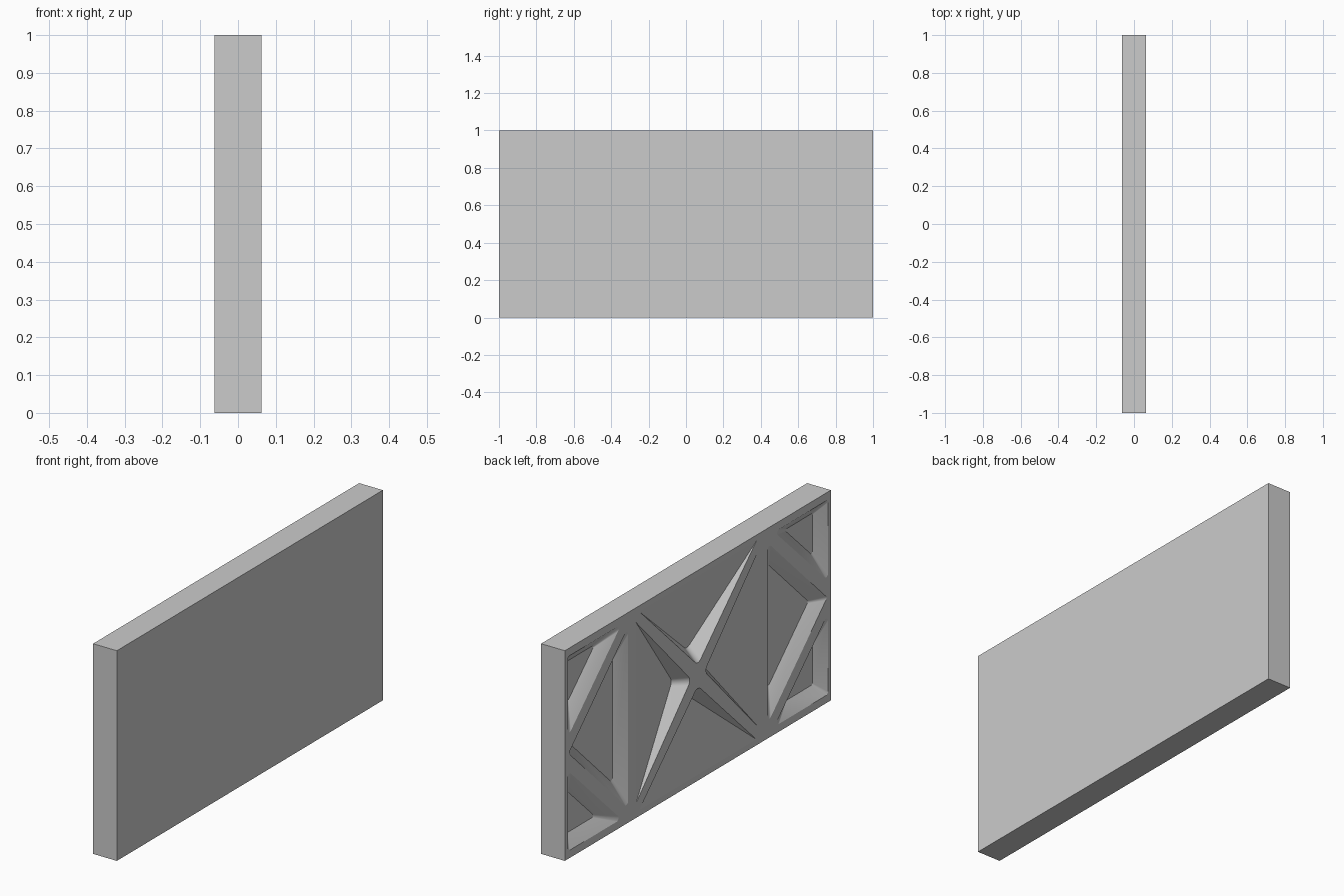
import bpy, bmesh, math
from mathutils import Vector as V

if "Cube" in bpy.data.objects:
    bpy.data.objects.remove(bpy.data.objects["Cube"])

HALF = 0.0625      # half thickness of the slab
DEPTH = 0.044      # depth of the outer pockets
DRAFT = 0.055      # inset of their sloping walls
STAR_DEPTH = 0.06  # depth of the central wedges at the crossing
STAR_DRAFT = 0.045

bm = bmesh.new()
fill_edges = []


def vert(p, depth=0.0):
    return bm.verts.new((-HALF + depth, p.x, p.y))


def ring_edges(ring):
    n = len(ring)
    return [bm.edges.get((ring[i], ring[(i + 1) % n])) or
            bm.edges.new((ring[i], ring[(i + 1) % n])) for i in range(n)]


def rounded(a, p, b, r, n=6):
    """Arc replacing corner p between neighbours a and b."""
    u, w = (a - p).normalized(), (b - p).normalized()
    half = u.angle(w) / 2
    c = p + (u + w).normalized() * r / math.sin(half)
    s = p + u * r / math.tan(half) - c
    e = p + w * r / math.tan(half) - c
    ang = s.angle(e)
    return [c + (s * math.sin((1 - i / n) * ang) + e * math.sin(i / n * ang)) / math.sin(ang)
            for i in range(n + 1)]


def wall(a, b, c, d):
    bm.faces.new((a, b, c, d) if d is not None else (a, b, c)).smooth = True


def triangle_pocket(pts):
    """Flat-bottomed triangular pocket with drafted walls and rounded corners."""
    a, b, c = pts
    la, lb, lc = (b - c).length, (c - a).length, (a - b).length
    per = la + lb + lc
    centre = (a * la + b * lb + c * lc) / per
    area = abs((b - a).x * (c - a).y - (b - a).y * (c - a).x) / 2
    k = 1 - DRAFT / (2 * area / per)
    loop = []
    for i in range(3):
        loop += rounded(pts[i - 1], pts[i], pts[(i + 1) % 3], 0.014)
    rim = [vert(p) for p in loop]
    floor = [vert(centre + (p - centre) * k, DEPTH) for p in loop]
    fill_edges.extend(ring_edges(rim))
    n = len(rim)
    for i in range(n):
        j = (i + 1) % n
        wall(rim[i], rim[j], floor[j], floor[i])
    bm.faces.new(floor)


def wedge_pocket(t1, apex, t2):
    """Pocket flush at its outer edge, sloping down towards the crossing."""
    mid = (t1 + t2) / 2
    axis = (mid - apex).normalized()
    deep = apex + axis * STAR_DRAFT * 1.3
    span = (mid - deep).length
    rim_arc = rounded(t1, apex, t2, 0.03)
    floor_arc = rounded(t1, deep, t2, 0.03)
    rim = [vert(p) for p in rim_arc]
    floor = [vert(p, STAR_DEPTH * (mid - p).dot(axis) / span) for p in floor_arc]
    v1, v2 = vert(t1), vert(t2)
    fill_edges.extend(ring_edges([v1] + rim + [v2]))
    for i in range(len(rim) - 1):
        wall(rim[i], rim[i + 1], floor[i + 1], floor[i])
    wall(v1, rim[0], floor[0], None)
    wall(v2, rim[-1], floor[-1], None)
    bm.faces.new([v1] + floor + [v2])


# slab: plain back and edges, open on the -x side
corners = [V((-1, 0)), V((1, 0)), V((1, 1)), V((-1, 1))]
front = [vert(p) for p in corners]
back = [vert(p, 2 * HALF) for p in corners]
bm.faces.new(back)
for i in range(4):
    j = (i + 1) % 4
    bm.faces.new((front[i], front[j], back[j], back[i]))
fill_edges.extend(ring_edges(front))


def at(y, z, sy=1, sz=1):
    """Point on the panel, z measured from mid height, mirrored by signs."""
    return V((sy * y, 0.5 + sz * z))


# outer pockets and central star, mirrored about both axes
for s in (1, -1):
    for t in (1, -1):
        triangle_pocket([at(0.978, 0.463, s, t), at(0.575, 0.463, s, t), at(0.978, 0.08, s, t)])
    triangle_pocket([at(0.525, 0.43, s), at(0.525, -0.43, s), at(0.972, 0, s)])
    wedge_pocket(at(0.465, 0.43, s), at(0.05, 0, s), at(0.465, -0.43, s))
    wedge_pocket(at(-0.44, 0.472, 1, s), at(0, 0.05, 1, s), at(0.44, 0.472, 1, s))

# decorated face around the pockets
bmesh.ops.triangle_fill(bm, edges=fill_edges, use_beauty=True, normal=(-1, 0, 0))
bmesh.ops.recalc_face_normals(bm, faces=bm.faces[:])

mesh = bpy.data.meshes.new("truss_panel")
bm.to_mesh(mesh)
bm.free()
bpy.context.collection.objects.link(bpy.data.objects.new("truss_panel", mesh))
